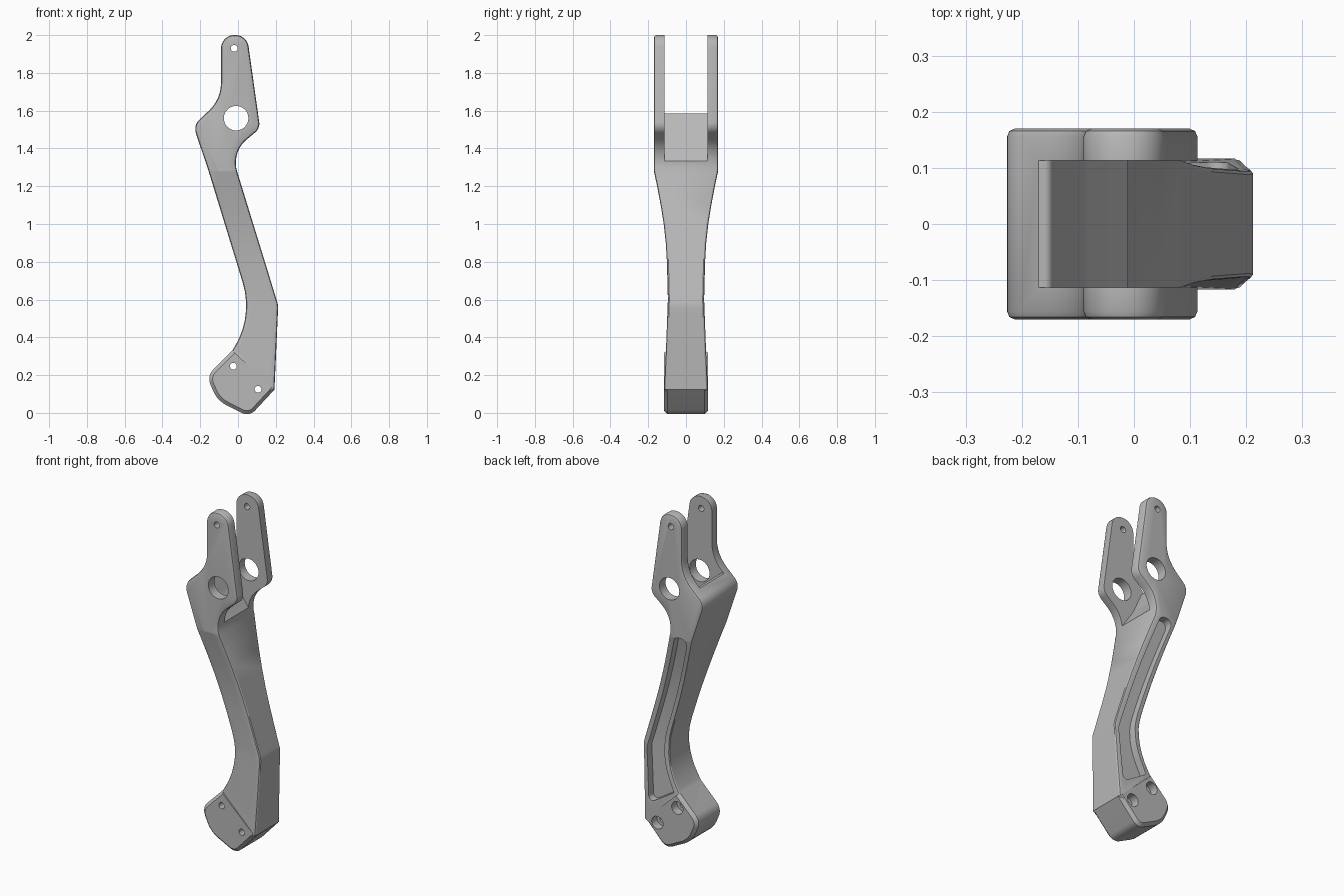
import bpy, bmesh
from math import pi, cos, sin, tan
from mathutils import Vector

cube = bpy.data.objects.get("Cube")
if cube:
    bpy.data.objects.remove(cube, do_unlink=True)

metal = bpy.data.materials.new("satin_grey_metal")
metal.use_nodes = True
GREY = (0.48, 0.48, 0.48, 1)
metal.diffuse_color = GREY
metal.node_tree.nodes["Principled BSDF"].inputs["Base Color"].default_value = GREY

# Half thickness of the arm at each height
WIDTHS = [(0, .117), (.12, .116), (.33, .106), (.6, .096), (.8, .101), (.9, .107),
          (1.0, .118), (1.1, .134), (1.2, .153), (1.28, .17), (2.1, .17)]
FORK_HALF = .17


def half_width(z):
    z = max(z, 0)
    for (z0, w0), (z1, w1) in zip(WIDTHS, WIDTHS[1:]):
        if z <= z1:
            return w0 + (w1 - w0) * (z - z0) / (z1 - z0)
    return FORK_HALF


def rounded(corners):
    """Turn (x, z, radius) corners into an outline with filleted corners."""
    out = []
    for i, (x, z, r) in enumerate(corners):
        p = Vector((x, z))
        a = (Vector(corners[i - 1][:2]) - p).normalized()
        b = (Vector(corners[(i + 1) % len(corners)][:2]) - p).normalized()
        if r == 0:
            out.append(p)
            continue
        turn = pi - a.angle(b)
        start, end = p + a * r * tan(turn / 2), p + b * r * tan(turn / 2)
        centre = p + (a + b).normalized() * r / cos(turn / 2)
        u, v = start - centre, end - centre
        steps = max(3, round(turn / .13))
        for k in range(steps + 1):
            t = k / steps
            out.append(centre + (u * sin((1 - t) * turn) + v * sin(t * turn)) / sin(turn))
    return out


def circle(x, z, r, n=32):
    return [Vector((x + r * cos(2 * pi * k / n), z + r * sin(2 * pi * k / n))) for k in range(n)]


def prism(name, outline, y0, y1, bevel=0, segments=2, bevel_rule=None, taper=None):
    """Extrude an x-z outline along y, optionally bevel its rims and taper it by height."""
    bm = bmesh.new()
    face = bm.faces.new([bm.verts.new((p.x, y0, p.y)) for p in outline])
    ext = bmesh.ops.extrude_face_region(bm, geom=[face])
    for v in ext["geom"]:
        if isinstance(v, bmesh.types.BMVert):
            v.co.y = y1
    bmesh.ops.recalc_face_normals(bm, faces=bm.faces)
    if bevel:
        rims = [e for e in bm.edges if abs(e.verts[0].co.y - e.verts[1].co.y) < 1e-5
                and (bevel_rule is None or bevel_rule((e.verts[0].co + e.verts[1].co) / 2))]
        bmesh.ops.bevel(bm, geom=rims, offset=bevel, segments=segments, profile=.5, affect='EDGES')
    if taper:
        for z, _ in WIDTHS[1:-1]:
            bmesh.ops.bisect_plane(bm, geom=bm.verts[:] + bm.edges[:] + bm.faces[:],
                                   plane_co=(0, 0, z), plane_no=(0, 0, 1))
        for v in bm.verts:
            v.co.y = taper(v.co.y, v.co.z)
    bmesh.ops.recalc_face_normals(bm, faces=bm.faces)
    mesh = bpy.data.meshes.new(name)
    bm.to_mesh(mesh)
    bm.free()
    mesh.materials.append(metal)
    obj = bpy.data.objects.new(name, mesh)
    bpy.context.collection.objects.link(obj)
    return obj


def combine(target, tool, operation):
    """Apply a boolean and discard the tool."""
    tool.hide_render = True
    mod = target.modifiers.new("cut", 'BOOLEAN')
    mod.operation, mod.solver, mod.object = operation, 'EXACT', tool
    bpy.context.view_layer.objects.active = target
    bpy.ops.object.modifier_apply(modifier=mod.name)
    bpy.data.objects.remove(tool, do_unlink=True)


# Arm with fork cheeks, tapering to a slim waist
arm_outline = rounded([
    (-.157, 1.284, 0), (-.237, 1.522, .07), (-.09, 1.66, .2), (-.09, 2.0, .07),
    (.0475, 2.0, .07), (.117, 1.506, .06), (-.036, 1.38, .16), (.213, .57, .1),
    (.193, .125, 0), (.15, .1, 0), (-.04, .29, 0), (-.03, .33, 0), (.08, .51, .42)])
lever = prism("lever_arm", arm_outline, -FORK_HALF, FORK_HALF, bevel=.014,
              taper=lambda y, z: y * half_width(z) / FORK_HALF)

# Foot pad with chamfered outer rim
foot_outline = rounded([(-.03, .33, 0), (-.165, .195, .07), (-.11, .065, .15),
                        (.06, -.02, .06), (.193, .123, 0)])
foot = prism("foot_pad", foot_outline, -.117, .117, bevel=.018, segments=1,
             bevel_rule=lambda m: m.x + m.z < .28)
combine(lever, foot, 'UNION')

# Slot between the fork cheeks
slot = rounded([(-.4, 1.585, 0), (-.15, 1.585, .015), (-.09, 1.45, .15), (-.008, 1.33, 0),
                (.4, 1.33, 0), (.4, 2.2, 0), (-.4, 2.2, 0)])
combine(lever, prism("slot_cutter", slot, -.113, .113), 'DIFFERENCE')

# Long recessed channel on both side faces
channel = rounded([(-.13, 1.285, .034), (-.045, 1.285, .034), (.187, .55, .08), (.165, .225, .025),
                   (.005, .325, .008), (.1, .54, .4)])
DEPTH = .045
for side in (-1, 1):
    cutter = prism("channel_cutter", channel, 0, 1,
                   taper=lambda y, z: side * (.3 if y > .5 else half_width(z) - DEPTH))
    combine(lever, cutter, 'DIFFERENCE')

# Pivot hole, tip holes and foot bolt holes, counterbored at the back
FOOT_HOLES = [(-.025, .247), (.106, .125)]
for x, z, r in [(-.01, 1.56, .065), (-.02, 1.93, .018)] + [(x, z, .018) for x, z in FOOT_HOLES]:
    combine(lever, prism("hole_cutter", circle(x, z, r), -.4, .4), 'DIFFERENCE')
for x, z in FOOT_HOLES:
    combine(lever, prism("bore_cutter", circle(x, z, .037), .067, .4), 'DIFFERENCE')

bpy.ops.object.select_all(action='DESELECT')
lever.select_set(True)
bpy.context.view_layer.objects.active = lever
bpy.ops.object.shade_smooth_by_angle(angle=pi / 6)
